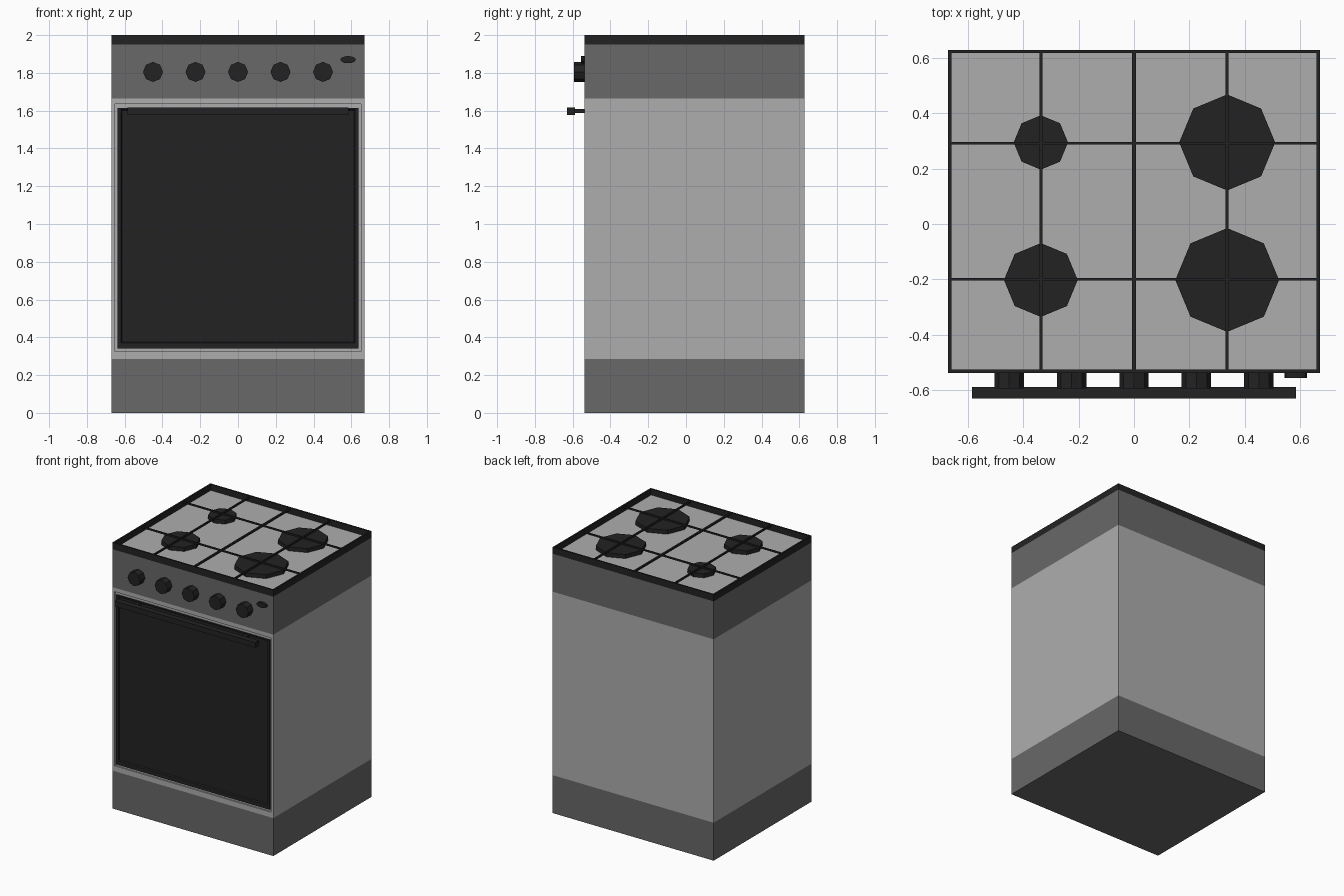
import bpy, bmesh, math
from mathutils import Matrix, Vector

if "Cube" in bpy.data.objects:
    bpy.data.objects.remove(bpy.data.objects["Cube"])

def material(name, v):
    m = bpy.data.materials.new(name)
    m.diffuse_color = (v, v, v, 1)
    m.use_nodes = True
    m.node_tree.nodes["Principled BSDF"].inputs["Base Color"].default_value = m.diffuse_color
    return m

BLACK = material("black", 0.0165)
DARK = material("dark_grey", 0.14)
LIGHT = material("light_grey", 0.42)
MATS = [BLACK, DARK, LIGHT]
X, YF, YB = 0.67, -0.537, 0.628   # body half width, front and back

def finish(name, bm, mats):
    me = bpy.data.meshes.new(name)
    bm.to_mesh(me)
    bm.free()
    for m in mats:
        me.materials.append(m)
    ob = bpy.data.objects.new(name, me)
    bpy.context.collection.objects.link(ob)
    return ob

def loft(name, rings, mats, cap_start=None, cap_end=None, skip=()):
    """Join four-point rings; mats holds one material index per band."""
    bm = bmesh.new()
    loops = [[bm.verts.new(p) for p in r] for r in rings]
    for k, m in enumerate(mats):
        for i in range(4):
            if (k, i) in skip:
                continue
            j = (i + 1) % 4
            f = bm.faces.new((loops[k][i], loops[k][j], loops[k + 1][j], loops[k + 1][i]))
            f.material_index = m
    if cap_start is not None:
        bm.faces.new(loops[0][::-1]).material_index = cap_start
    if cap_end is not None:
        bm.faces.new(loops[-1]).material_index = cap_end
    return finish(name, bm, MATS)

def box(name, x0, x1, y0, y1, z0, z1, mat):
    bm = bmesh.new()
    c = Vector(((x0 + x1) / 2, (y0 + y1) / 2, (z0 + z1) / 2))
    bmesh.ops.create_cube(bm, size=1, matrix=Matrix.Translation(c) @ Matrix.Diagonal((x1 - x0, y1 - y0, z1 - z0, 1)))
    return finish(name, bm, [mat])

def disc(name, loc, rx, ry, depth, mat, front=False, sides=8):
    bm = bmesh.new()
    rot = Matrix.Rotation(math.pi / 2, 4, 'X') if front else Matrix()
    bmesh.ops.create_cone(bm, cap_ends=True, segments=sides, radius1=1, radius2=1, depth=1,
                          matrix=Matrix.Translation(loc) @ rot @ Matrix.Diagonal((rx, ry, depth, 1)))
    return finish(name, bm, [mat])

# Body shell: plinth, oven section, control band, raised rim, recessed cooktop
def flat(inset, z):
    a, f, b = X - inset, YF + inset, YB - inset
    return [(-a, f, z), (a, f, z), (a, b, z), (-a, b, z)]

loft("body", [flat(0, 0), flat(0, 0.285), flat(0, 1.665), flat(0, 1.95), flat(0, 2),
              flat(0.012, 2), flat(0.012, 1.955)],
     [1, 2, 1, 0, 0, 0], cap_start=1, cap_end=2, skip={(1, 0)})

# Oven front: surround, groove, door with sunken window
def upright(a, z0, z1, y):
    return [(-a, y, z0), (a, y, z0), (a, y, z1), (-a, y, z1)]

loft("oven_door", [upright(X, 0.285, 1.665, YF), upright(0.65, 0.325, 1.635, YF),
                   upright(0.65, 0.325, 1.635, YF + 0.01), upright(0.638, 0.34, 1.615, YF + 0.01),
                   upright(0.638, 0.34, 1.615, YF), upright(0.62, 0.37, 1.605, YF),
                   upright(0.615, 0.375, 1.6, YF + 0.01)],
     [2, 2, 2, 0, 0, 0], cap_end=0)

# Door handle with two posts
box("handle_bar", -0.585, 0.585, -0.63, -0.587, 1.578, 1.618, BLACK)
for s in (-1, 1):
    box("handle_post", s * 0.45 - 0.015, s * 0.45 + 0.015, -0.59, YF + 0.005, 1.588, 1.608, BLACK)

# Control knobs and oval button
for i in range(-2, 3):
    disc("knob", (i * 0.225, -0.564, 1.805), 0.053, 0.053, 0.06, BLACK, front=True)
disc("oval_button", (0.583, -0.545, 1.87), 0.041, 0.019, 0.022, BLACK, front=True, sides=12)

# Burners
for x, y, r in ((-0.336, 0.294, 0.098), (-0.336, -0.202, 0.133),
                (0.336, 0.294, 0.173), (0.336, -0.202, 0.187)):
    disc("burner", (x, y, 1.969), r, r, 0.032, BLACK)

# Pan support bars
for x, w in ((-0.335, 0.005), (0, 0.007), (0.335, 0.005)):
    box("grate_bar_long", x - w, x + w, YF + 0.008, YB - 0.008, 1.984, 1.997, BLACK)
for y in (0.291, -0.199):
    box("grate_bar_cross", -X + 0.008, X - 0.008, y - 0.005, y + 0.005, 1.985, 1.996, BLACK)
